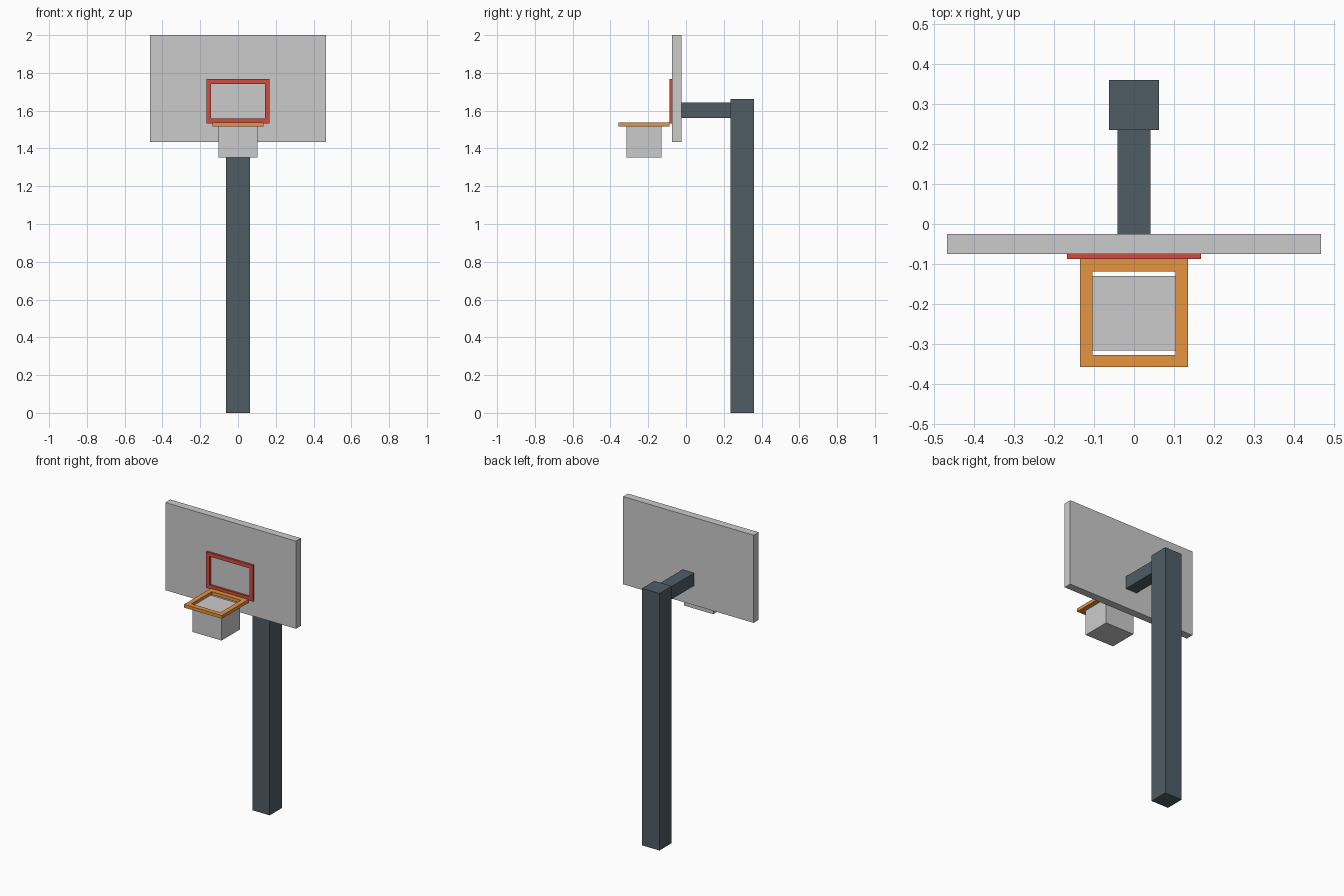
import bpy
import bmesh
from mathutils import Matrix, Vector

if "Cube" in bpy.data.objects:
    bpy.data.objects.remove(bpy.data.objects["Cube"])


def material(name, rgb):
    mat = bpy.data.materials.new(name)
    mat.diffuse_color = (*rgb, 1)
    mat.use_nodes = True
    mat.node_tree.nodes["Principled BSDF"].inputs["Base Color"].default_value = mat.diffuse_color
    return mat


def finish(name, bm, mat):
    bmesh.ops.recalc_face_normals(bm, faces=bm.faces)
    mesh = bpy.data.meshes.new(name)
    bm.to_mesh(mesh)
    bm.free()
    if mat:
        mesh.materials.append(mat)
    obj = bpy.data.objects.new(name, mesh)
    bpy.context.collection.objects.link(obj)
    return obj


def box(name, half_x, y, z, mat=None):
    """Block centred on x = 0 spanning the given y and z ranges."""
    size = Vector((2 * half_x, y[1] - y[0], z[1] - z[0]))
    centre = Vector((0, sum(y) / 2, sum(z) / 2))
    bm = bmesh.new()
    bmesh.ops.create_cube(bm, size=1, matrix=Matrix.Translation(centre) @ Matrix.Diagonal(size).to_4x4())
    return finish(name, bm, mat)


def frame(name, half_x, v, w, bar, upright, mat):
    """Rectangular ring: v is its second in-plane range, w its thickness range."""
    bm = bmesh.new()

    def loop(inset, depth):
        x, a, b = half_x - inset, v[0] + inset, v[1] - inset
        pts = [(-x, a), (x, a), (x, b), (-x, b)]
        return [bm.verts.new((p, depth, q) if upright else (p, q, depth)) for p, q in pts]

    # Outer and inner loops on both sides, bridged into a closed ring
    loops = [loop(0, w[0]), loop(bar, w[0]), loop(bar, w[1]), loop(0, w[1])]
    for k in range(4):
        a, b = loops[k], loops[(k + 1) % 4]
        for i in range(4):
            j = (i + 1) % 4
            bm.faces.new((a[i], a[j], b[j], b[i]))
    return finish(name, bm, mat)


steel = material("dark_steel", (0.08, 0.11, 0.13))
red = material("red_paint", (0.65, 0.07, 0.05))
orange = material("orange_paint", (0.80, 0.30, 0.05))

# Support post and arm
box("post", 0.0625, (0.235, 0.36), (0, 1.662), steel)
box("support_arm", 0.0415, (-0.025, 0.235), (1.56, 1.642), steel)

# Backboard with target frame
box("backboard", 0.467, (-0.075, -0.025), (1.433, 2.0))
frame("target_frame", 0.167, (1.533, 1.767), (-0.0875, -0.075), 0.025, True, red)

# Square rim and net block
frame("rim", 0.135, (-0.358, -0.0875), (1.517, 1.538), 0.031, False, orange)
box("net", 0.104, (-0.316, -0.13), (1.352, 1.519))
